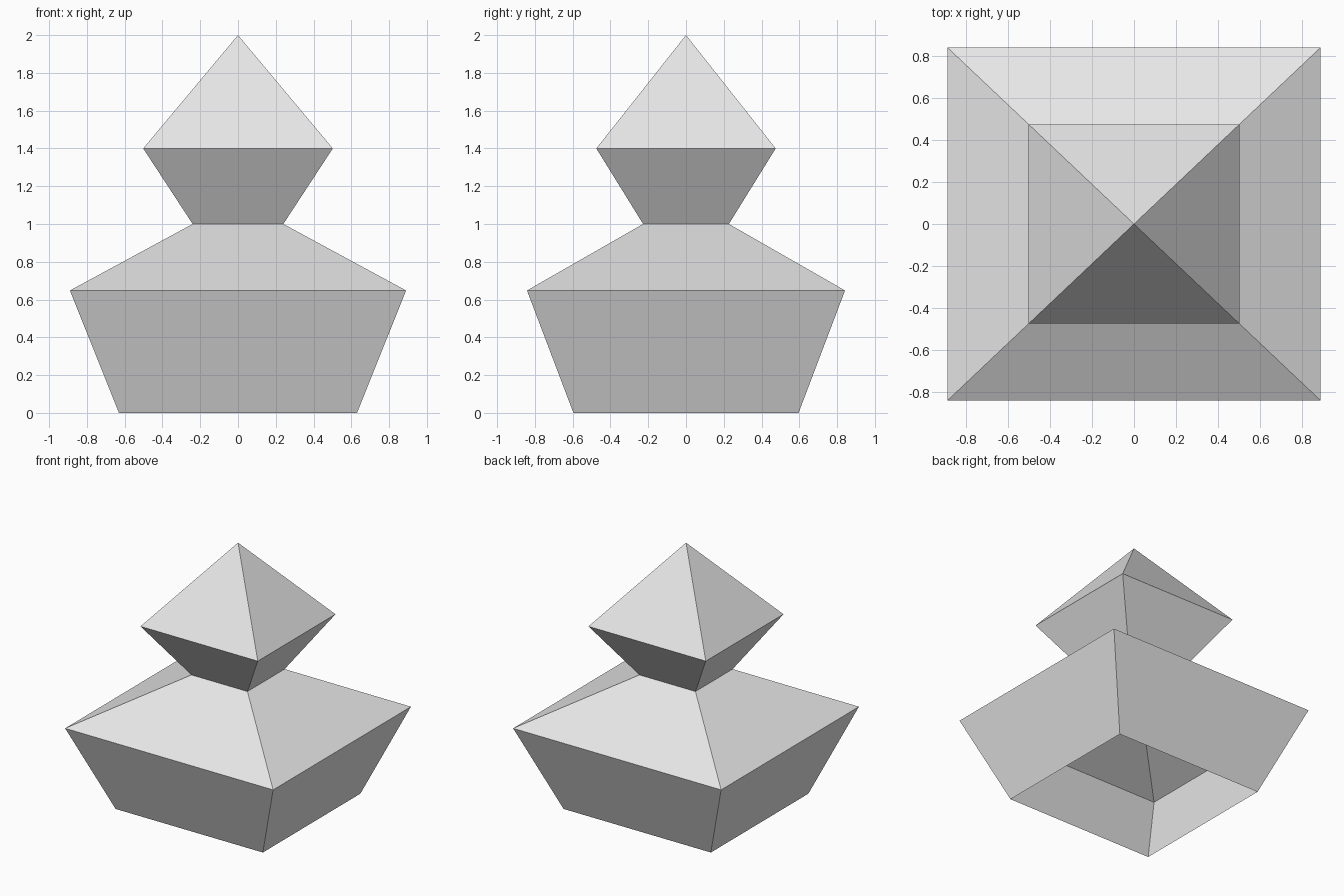
import bpy
import bmesh

cube = bpy.data.objects.get("Cube")
if cube:
    bpy.data.objects.remove(cube, do_unlink=True)

DEPTH_RATIO = 0.946  # depth of every ring relative to its width
CORNERS = [(-1, -1), (1, -1), (1, 1), (-1, 1)]

grey = bpy.data.materials.new("plain_grey")
grey.use_nodes = True
colour = (0.8, 0.8, 0.8, 1)
grey.diffuse_color = colour
grey.node_tree.nodes["Principled BSDF"].inputs["Base Color"].default_value = colour


def square_shell(name, profile, apex=None):
    """Open four-sided shell through (half width, height) rings, with an optional tip."""
    bm = bmesh.new()
    rings = [[bm.verts.new((sx * w, sy * w * DEPTH_RATIO, z)) for sx, sy in CORNERS]
             for w, z in profile]
    for low, high in zip(rings, rings[1:]):
        for i in range(4):
            j = (i + 1) % 4
            bm.faces.new((low[i], low[j], high[j], high[i]))
    if apex is not None:
        tip = bm.verts.new((0, 0, apex))
        top = rings[-1]
        for i in range(4):
            bm.faces.new((top[i], top[(i + 1) % 4], tip))
    mesh = bpy.data.meshes.new(name)
    bm.to_mesh(mesh)
    bm.free()
    mesh.materials.append(grey)
    obj = bpy.data.objects.new(name, mesh)
    bpy.context.collection.objects.link(obj)
    return obj


NECK = (0.24, 1.0)

# Wide lower body, open underneath, sloping in to the neck
square_shell("lower_body", [(0.63, 0), (0.89, 0.648), NECK])

# Flared upper part with a pyramid tip
square_shell("upper_pyramid", [NECK, (0.502, 1.4)], apex=2.0)
